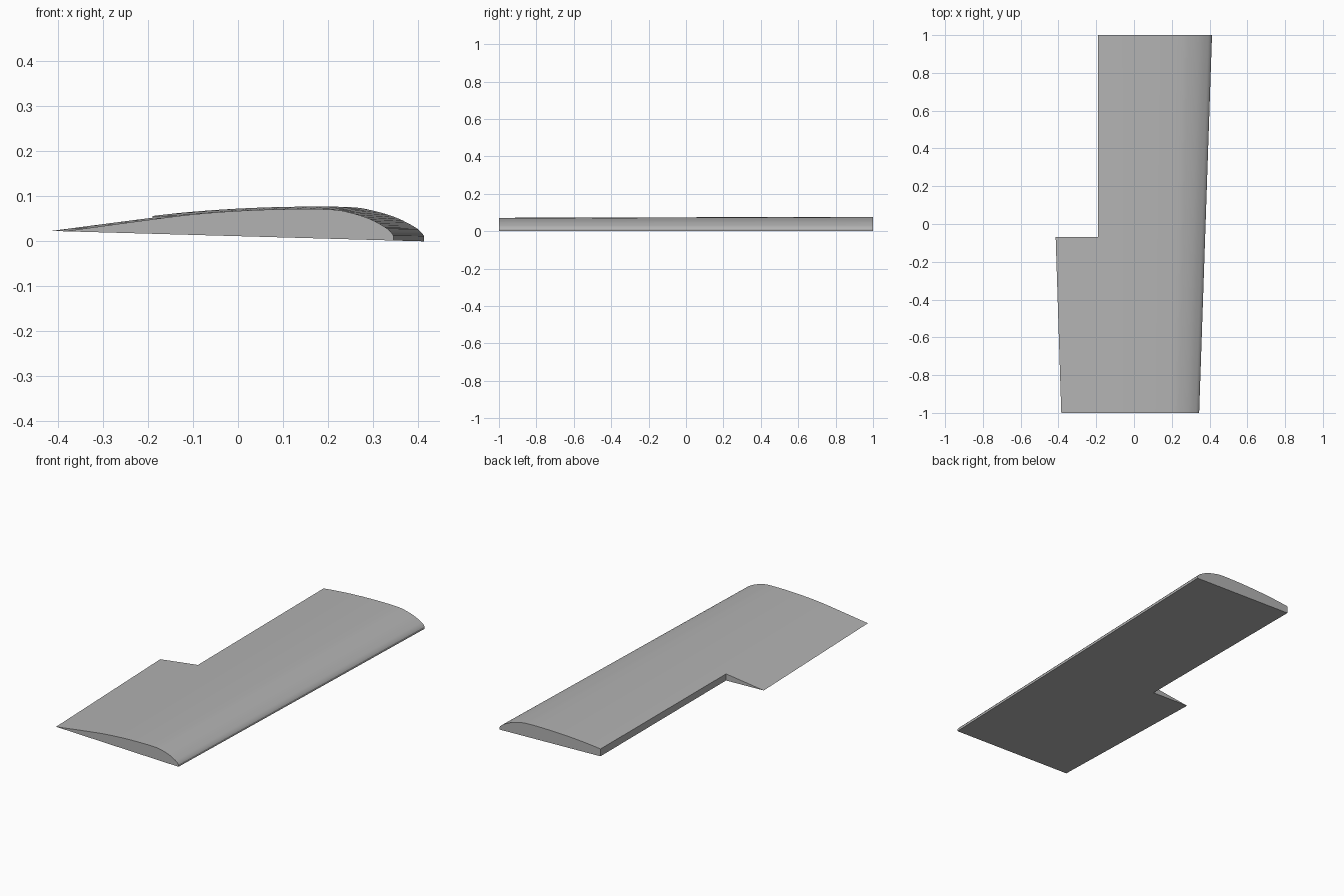
import bpy
import bmesh
from mathutils import Vector

cube = bpy.data.objects.get("Cube")
if cube:
    bpy.data.objects.remove(cube, do_unlink=True)

grey = bpy.data.materials.new("light grey")
grey.use_nodes = True
colour = (0.45, 0.45, 0.45, 1)
grey.diffuse_color = colour
grey.node_tree.nodes["Principled BSDF"].inputs["Base Color"].default_value = colour

# Upper surface: chord fraction from the nose, height above the flat underside
UPPER = [(0, 0.011), (0.008, 0.019), (0.025, 0.029), (0.07, 0.046), (0.13, 0.059),
         (0.193, 0.065), (0.336, 0.0625), (0.473, 0.056), (0.61, 0.0455),
         (0.733, 0.032), (0.884, 0.014), (1, 0)]


def smooth_curve(points, steps=4):
    """Catmull-Rom curve through the points."""
    p = [Vector(q) for q in points]
    p = [2 * p[0] - p[1]] + p + [2 * p[-1] - p[-2]]
    curve = []
    for a, b, c, d in zip(p, p[1:], p[2:], p[3:]):
        for i in range(steps):
            t = i / steps
            curve.append(0.5 * (2 * b + (c - a) * t + (2 * a - 5 * b + 4 * c - d) * t ** 2
                                + (3 * b - a - 3 * c + d) * t ** 3))
    return curve + [p[-2]]


def underside(x):
    return max(0, 0.0115 - 0.028 * x)


def section(bm, y, nose, tail, thickness):
    """One closed wing section, starting at the lower nose corner."""
    ring = [bm.verts.new((nose, y, underside(nose)))]
    for t, h in smooth_curve(UPPER):
        x = nose + (tail - nose) * t
        ring.append(bm.verts.new((x, y, underside(x) + h * thickness)))
    return ring


# Tapered wing panel
bm = bmesh.new()
tip = section(bm, -1, 0.345, -0.385, 1)
root = section(bm, 1, 0.413, -0.449, 1.1)
bm.faces.new(tip)
bm.faces.new(root[::-1])
for i in range(len(tip)):
    j = (i + 1) % len(tip)
    bm.faces.new((tip[i], root[i], root[j], tip[j]))
bmesh.ops.recalc_face_normals(bm, faces=bm.faces)
mesh = bpy.data.meshes.new("wing_panel")
bm.to_mesh(mesh)
bm.free()
mesh.materials.append(grey)
wing = bpy.data.objects.new("wing_panel", mesh)
bpy.context.collection.objects.link(wing)

# Rectangular notch in the trailing edge
bpy.ops.mesh.primitive_cube_add(size=2, location=(-1.19, 0.93, 0))
cutter = bpy.context.object
cutter.name = "notch_cutter"
notch = wing.modifiers.new("notch", "BOOLEAN")
notch.operation = "DIFFERENCE"
notch.solver = "EXACT"
notch.object = cutter
cutter.hide_render = True

bpy.ops.object.select_all(action="DESELECT")
wing.select_set(True)
bpy.context.view_layer.objects.active = wing
bpy.ops.object.modifier_apply(modifier=notch.name)
bpy.data.objects.remove(cutter, do_unlink=True)
bpy.ops.object.shade_smooth_by_angle(angle=0.6)
